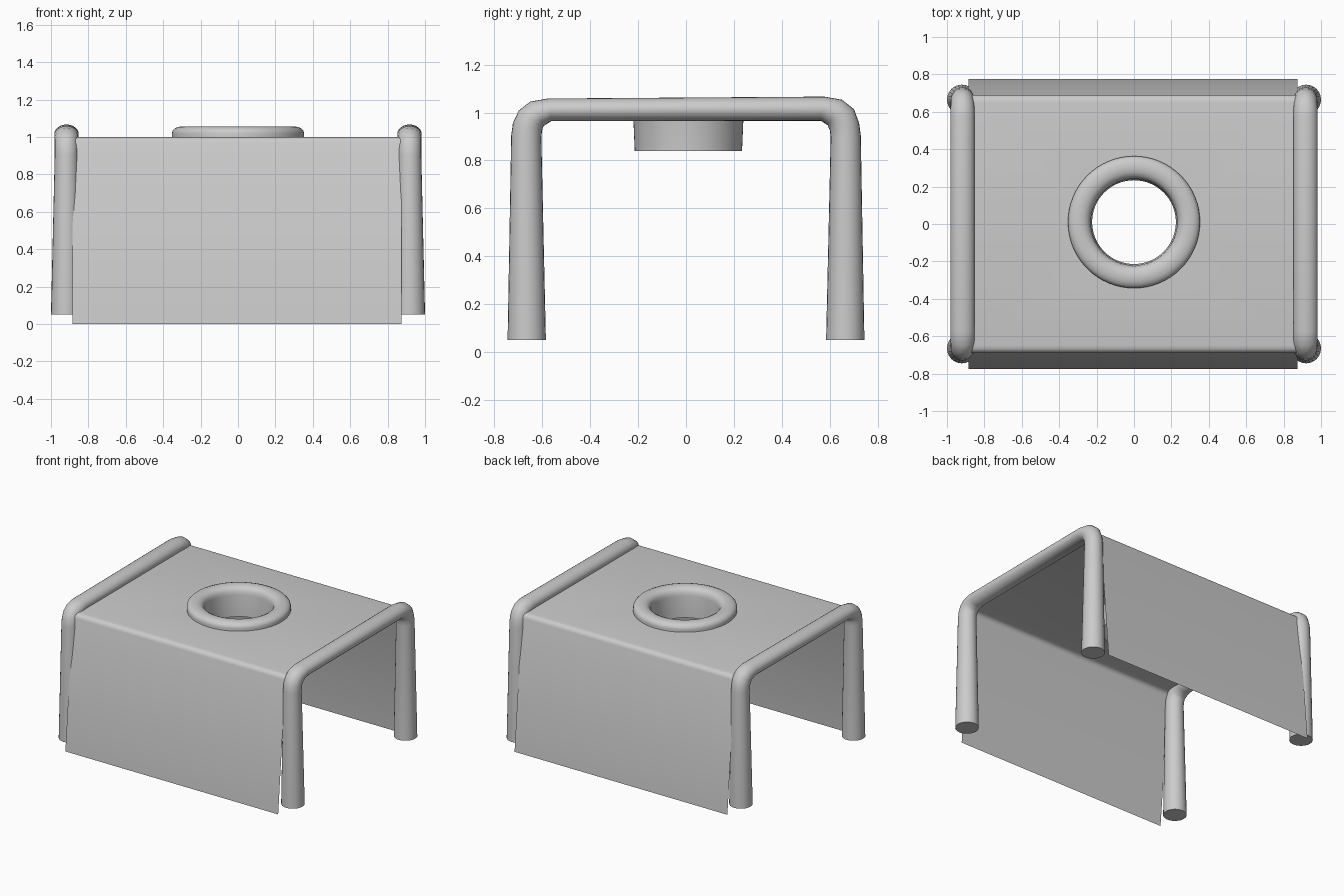
import bpy, bmesh
from math import sin, cos, pi, atan2, radians
from mathutils import Vector

if "Cube" in bpy.data.objects:
    bpy.data.objects.remove(bpy.data.objects["Cube"])


def finish(bm, name, angle=40):
    bmesh.ops.recalc_face_normals(bm, faces=bm.faces)
    me = bpy.data.meshes.new(name)
    bm.to_mesh(me)
    bm.free()
    ob = bpy.data.objects.new(name, me)
    bpy.context.collection.objects.link(ob)
    bpy.ops.object.select_all(action='DESELECT')
    ob.select_set(True)
    bpy.context.view_layer.objects.active = ob
    bpy.ops.object.shade_smooth_by_angle(angle=radians(angle))
    return ob


def skin(bm, rings, closed=True):
    n = len(rings[0])
    for a, b in zip(rings, rings[1:]):
        for i in range(n if closed else n - 1):
            j = (i + 1) % n
            bm.faces.new((a[i], a[j], b[j], b[i]))


# Bent tube frames: path points are (y, z, width radius, in-plane radius)
half = [(.665, .05, .08, .08), (.667, .9, .063, .063), (.662, .94, .063, .063),
        (.648, .972, .063, .062), (.622, .995, .064, .058), (.57, 1.011, .065, .048)]


def tube_frame(name, side):
    path = [(-y, z, a, b) for y, z, a, b in half]
    back = [(y, z + (.005 if z > .95 else 0), a, b + (.003 if z > .95 else 0))
            for y, z, a, b in half]
    path += back[::-1]
    bm = bmesh.new()
    rings = []
    for i, (y, z, a, b) in enumerate(path):
        if i in (0, len(path) - 1):
            ang = pi / 2 if i == 0 else -pi / 2      # feet cut level
        else:
            p, q = path[i - 1], path[i + 1]
            d = ((Vector((y, z)) - Vector(p[:2])).normalized()
                 + (Vector(q[:2]) - Vector((y, z))).normalized())
            ang = atan2(d.y, d.x)
        cx = side * (.92 if z < .5 else .917)
        rings.append([bm.verts.new((cx + a * cos(t), y - sin(ang) * b * sin(t),
                                    z + cos(ang) * b * sin(t)))
                      for t in [2 * pi * k / 24 for k in range(24)]])
    skin(bm, rings)
    bm.faces.new(rings[0])
    bm.faces.new(rings[-1])
    finish(bm, name)


tube_frame("left_frame", -1)
tube_frame("right_frame", 1)

# Thin draped sheet: flat top with a round hole
X0, X1, HOLE, CY, N = -.885, .875, .231, .01, 64
profile = [(.65, 1.0), (.668, .997), (.682, .988), (.69, .97), (.775, 0)]
bm = bmesh.new()
rows = {s: [[bm.verts.new((x, s * y, z)) for x in (X0, X1)] for y, z in profile]
        for s in (-1, 1)}
circle = [bm.verts.new((HOLE * cos(2 * pi * i / N), CY + HOLE * sin(2 * pi * i / N), 1))
          for i in range(N)]
f, b = rows[-1][0], rows[1][0]
edges = []
for loop in (circle, [f[0], f[1], b[1], b[0]]):
    edges += [bm.edges.new((loop[i - 1], loop[i])) for i in range(len(loop))]
bmesh.ops.triangle_fill(bm, use_beauty=True, edges=edges, normal=(0, 0, 1))
# front and back panels with softly rounded top bends
for s in (-1, 1):
    skin(bm, rows[s], closed=False)
finish(bm, "sheet", 50)

# Collar: rounded rim on top with an open sleeve hanging below
rim = [(.224, .84), (.231, 1.0), (.236, 1.025), (.248, 1.043), (.268, 1.053),
       (.292, 1.057), (.318, 1.054), (.338, 1.046), (.35, 1.033), (.353, 1.02), (.353, 1.0)]
bm = bmesh.new()
skin(bm, [[bm.verts.new((r * cos(2 * pi * i / N), CY + r * sin(2 * pi * i / N), z))
           for i in range(N)] for r, z in rim])
finish(bm, "collar")
